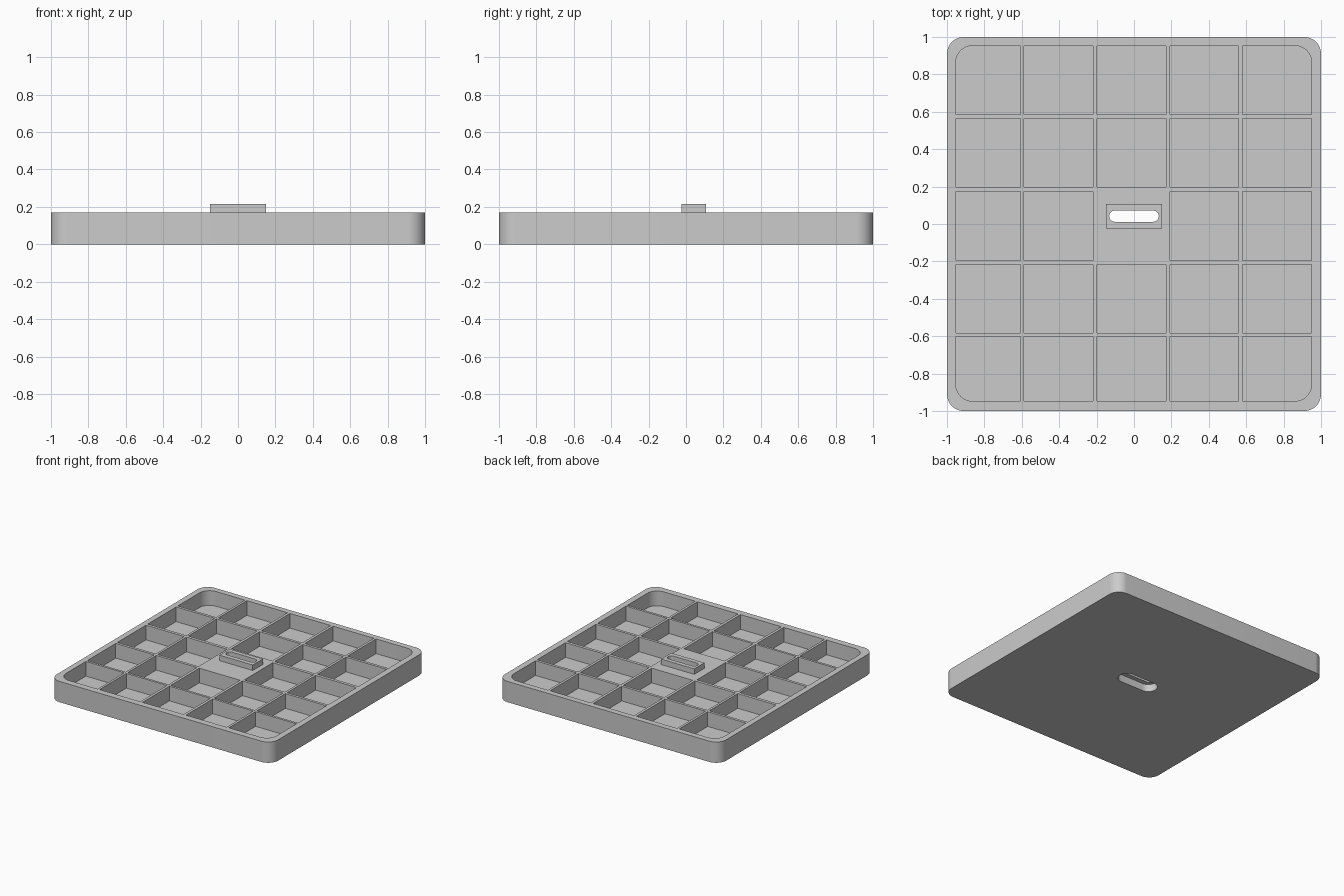
import bpy, bmesh, math

cube = bpy.data.objects.get("Cube")
if cube:
    bpy.data.objects.remove(cube, do_unlink=True)

grey = bpy.data.materials.new("plain grey")
grey.use_nodes = True
colour = (0.6, 0.6, 0.6, 1)
grey.diffuse_color = colour
grey.node_tree.nodes["Principled BSDF"].inputs["Base Color"].default_value = colour


def add_prism(bm, xs, ys, zs, radii=(0, 0, 0, 0), steps=12):
    """Upright prism; radii go counter-clockwise from the +x +y corner."""
    corners = [(xs[1], ys[1]), (xs[0], ys[1]), (xs[0], ys[0]), (xs[1], ys[0])]
    signs = [(-1, -1), (1, -1), (1, 1), (-1, 1)]
    points = []
    for i, ((x, y), (sx, sy), r) in enumerate(zip(corners, signs, radii)):
        for k in range(steps + 1 if r else 1):
            a = (i + k / steps) * math.pi / 2
            points.append((x + sx * r + r * math.cos(a),
                           y + sy * r + r * math.sin(a), zs[0]))
    base = bm.faces.new([bm.verts.new(p) for p in points])
    result = bmesh.ops.extrude_face_region(bm, geom=[base])
    top = [g for g in result["geom"] if isinstance(g, bmesh.types.BMVert)]
    bmesh.ops.translate(bm, verts=top, vec=(0, 0, zs[1] - zs[0]))


def make_object(name, *prisms):
    bm = bmesh.new()
    for prism in prisms:
        add_prism(bm, *prism)
    bmesh.ops.remove_doubles(bm, verts=bm.verts, dist=1e-5)
    bmesh.ops.recalc_face_normals(bm, faces=bm.faces)
    mesh = bpy.data.meshes.new(name)
    bm.to_mesh(mesh)
    bm.free()
    mesh.materials.append(grey)
    obj = bpy.data.objects.new(name, mesh)
    bpy.context.collection.objects.link(obj)
    return obj


def cut(obj, cutter):
    mod = obj.modifiers.new("cut", "BOOLEAN")
    mod.operation = "DIFFERENCE"
    mod.solver = "EXACT"
    mod.object = cutter
    bpy.context.view_layer.objects.active = obj
    bpy.ops.object.modifier_apply(modifier=mod.name)


def slot(cx, cy, width, depth, zs):
    """Prism settings for a slot with round ends."""
    r = depth / 2 - 1e-4
    return ((cx - width / 2, cx + width / 2),
            (cy - depth / 2, cy + depth / 2), zs, (r,) * 4)


HEIGHT, FLOOR = 0.17, 0.05
columns = [(-0.953, -0.606), (-0.587, -0.22), (-0.198, 0.171), (0.193, 0.56), (0.58, 0.95)]
rows = [(-0.947, -0.602), (-0.583, -0.217), (-0.195, 0.173), (0.198, 0.563), (0.585, 0.953)]

# Tray body and the block around the slot
tray = make_object("tray", ((-1, 1), (-1, 1), (0, HEIGHT), (0.09,) * 4))
block = make_object("slot_block", ((-0.15, 0.15), (-0.024, 0.107), (HEIGHT, 0.215)))

# Pockets everywhere but the middle; the four corner ones are rounded outside
round_corner = {(4, 4): 0, (0, 4): 1, (0, 0): 2, (4, 0): 3}
pockets = []
for i, xs in enumerate(columns):
    for j, ys in enumerate(rows):
        if (i, j) != (2, 2):
            radii = [0.09 if round_corner.get((i, j)) == k else 0 for k in range(4)]
            pockets.append((xs, ys, (FLOOR, HEIGHT + 0.1), radii))
pocket_cutter = make_object("pocket_cutter", *pockets)

# Through slot with a wider recess underneath
slot_cutter = make_object("slot_cutter", slot(0, 0.042, 0.265, 0.06, (-0.1, 0.3)))
recess_cutter = make_object("recess_cutter", slot(0, 0.042, 0.34, 0.135, (-0.1, 0.06)))

for cutter in (pocket_cutter, recess_cutter, slot_cutter):
    cut(tray, cutter)
cut(block, slot_cutter)
for cutter in (pocket_cutter, recess_cutter, slot_cutter):
    bpy.data.objects.remove(cutter, do_unlink=True)

# Smooth round corners, sharp edges elsewhere
for obj in (tray, block):
    bpy.ops.object.select_all(action="DESELECT")
    obj.select_set(True)
    bpy.context.view_layer.objects.active = obj
    bpy.ops.object.shade_smooth_by_angle(angle=math.radians(30))
